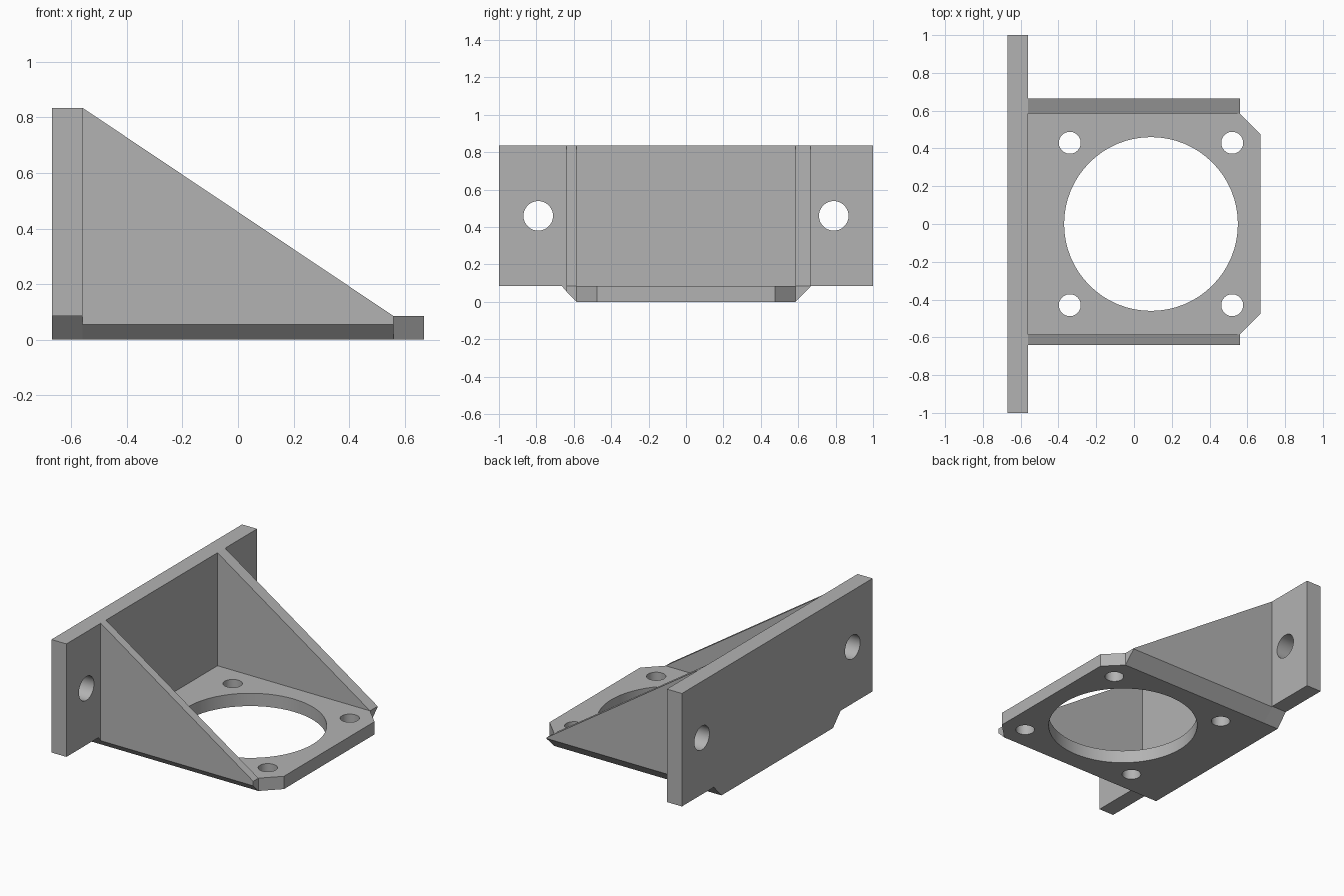
import bpy, bmesh, math
from mathutils import Matrix, Vector

old = bpy.data.objects.get("Cube")
if old:
    bpy.data.objects.remove(old, do_unlink=True)

GREY = (0.45, 0.45, 0.45, 1)
mat = bpy.data.materials.new("grey plastic")
mat.use_nodes = True
mat.diffuse_color = GREY
mat.node_tree.nodes["Principled BSDF"].inputs["Base Color"].default_value = GREY

# Main dimensions
BACK, FACE, TIP = -0.67, -0.56, 0.67    # wall back, wall face, front edge of base
RIB_END = 0.56
HALF = 0.585                            # half width of the base
THICK, TOP = 0.085, 0.835


def make_object(name, bm):
    bmesh.ops.recalc_face_normals(bm, faces=bm.faces)
    mesh = bpy.data.meshes.new(name)
    bm.to_mesh(mesh)
    bm.free()
    mesh.materials.append(mat)
    obj = bpy.data.objects.new(name, mesh)
    bpy.context.collection.objects.link(obj)
    return obj


def prism(name, outline, depth, taper=0):
    """Extrude a 3D outline; taper lifts the far vertices that lie on the ground."""
    bm = bmesh.new()
    face = bm.faces.new([bm.verts.new(p) for p in outline])
    result = bmesh.ops.extrude_face_region(bm, geom=[face], use_keep_orig=True)
    for v in result["geom"]:
        if isinstance(v, bmesh.types.BMVert):
            v.co += Vector(depth)
            if v.co.z < 0.001:
                v.co.z += taper
    return make_object(name, bm)


def drill(obj, holes, axis):
    """Cut round holes, given as (centre, radius), along the axis."""
    turn = Vector((0, 0, 1)).rotation_difference(Vector(axis)).to_matrix().to_4x4()
    bm = bmesh.new()
    for centre, radius in holes:
        bmesh.ops.create_cone(bm, cap_ends=True, segments=64, radius1=radius,
                              radius2=radius, depth=0.4,
                              matrix=Matrix.Translation(centre) @ turn)
    cutter = make_object("hole_cutter", bm)
    cutter.hide_render = True
    mod = obj.modifiers.new("holes", "BOOLEAN")
    mod.operation = "DIFFERENCE"
    mod.solver = "EXACT"
    mod.object = cutter
    bpy.ops.object.select_all(action="DESELECT")
    obj.select_set(True)
    bpy.context.view_layer.objects.active = obj
    bpy.ops.object.modifier_apply(modifier=mod.name)
    bpy.data.objects.remove(cutter, do_unlink=True)
    bpy.ops.object.shade_smooth_by_angle(angle=math.radians(30))


# Mounting wall: wide plate with a sloped foot reaching the ground
half_wall = [(HALF, 0), (HALF + 0.08, THICK), (1, THICK), (1, TOP)]
outline = half_wall + [(-y, z) for y, z in reversed(half_wall)]
wall = prism("mounting_wall", [(BACK, y, z) for y, z in outline], (FACE - BACK, 0, 0))
drill(wall, [((BACK, s * 0.79, 0.46), 0.079) for s in (-1, 1)], (1, 0, 0))

# Base plate: two clipped front corners, one large opening and four screw holes
half_base = [(FACE, HALF), (RIB_END, HALF), (TIP, HALF - 0.11)]
outline = half_base + [(x, -y) for x, y in reversed(half_base)]
base = prism("base_plate", [(x, y, 0) for x, y in outline], (0, 0, THICK))
screws = [((x, s * 0.43, 0), 0.058) for x in (-0.34, 0.52) for s in (-1, 1)]
drill(base, [((0.09, 0, 0), 0.46)] + screws, (0, 0, 1))

# Triangular side ribs with a bevelled underside; the left one is thicker
profile = [(FACE, 0), (RIB_END, 0), (RIB_END, THICK), (FACE, TOP)]
for name, side, width in (("right_rib", -1, 0.055), ("left_rib", 1, 0.08)):
    prism(name, [(x, side * HALF, z) for x, z in profile], (0, side * width, 0), width)
